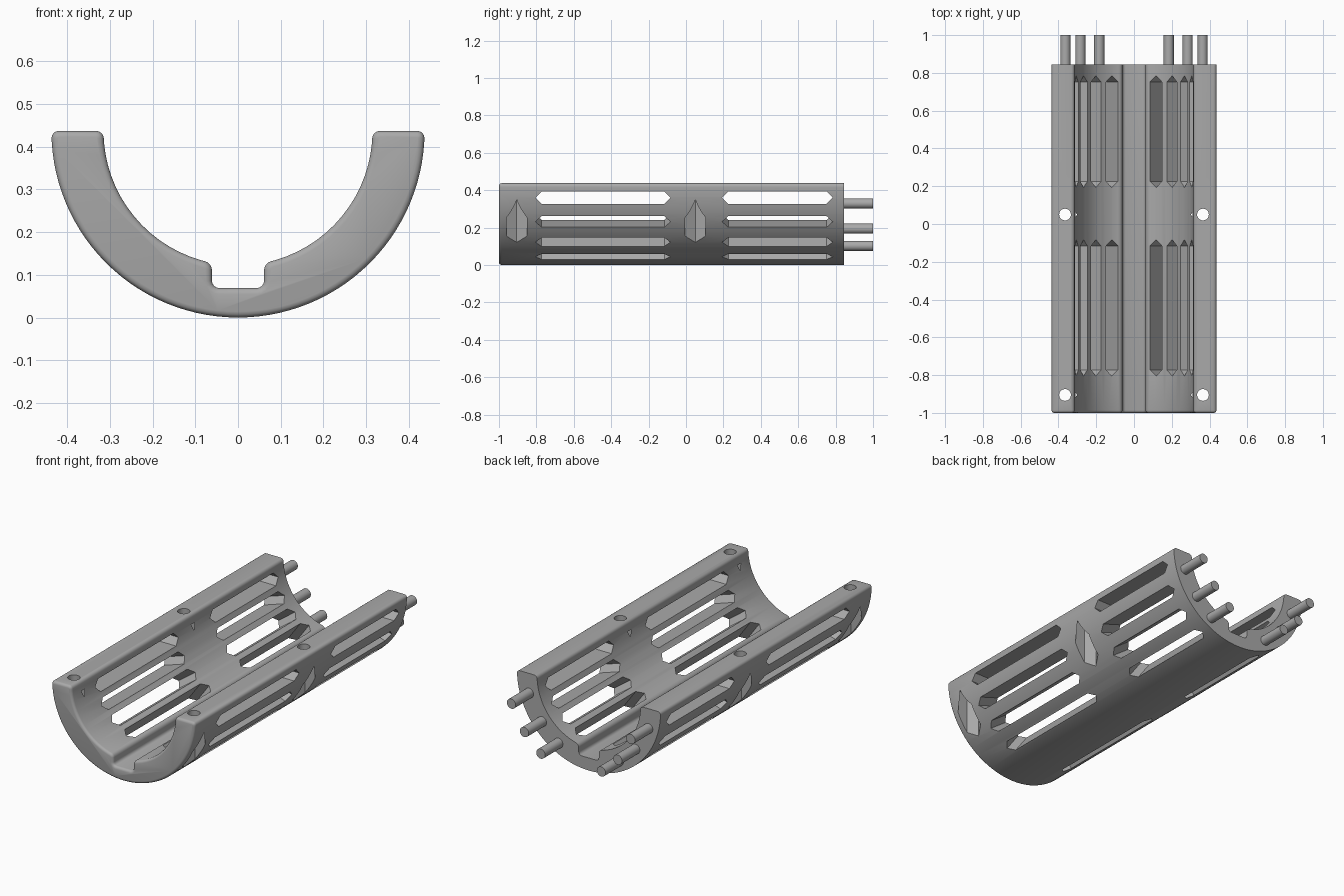
import bpy, bmesh
from math import sin, cos, pi, radians, asin
from mathutils import Matrix, Vector

if "Cube" in bpy.data.objects:
    bpy.data.objects.remove(bpy.data.objects["Cube"])

R_OUT, R_IN = 0.437, 0.315      # shell radii, axis at z = R_OUT
FRONT, BACK = -1.0, 0.845
GROOVE, GROOVE_Z = 0.061, 0.069

grey = bpy.data.materials.new("plain grey")
grey.use_nodes = True
COLOR = (0.4, 0.4, 0.4, 1)
grey.diffuse_color = COLOR
grey.node_tree.nodes["Principled BSDF"].inputs["Base Color"].default_value = COLOR


def make_object(name, bm):
    bmesh.ops.recalc_face_normals(bm, faces=bm.faces)
    mesh = bpy.data.meshes.new(name)
    bm.to_mesh(mesh)
    bm.free()
    mesh.materials.append(grey)
    obj = bpy.data.objects.new(name, mesh)
    bpy.context.collection.objects.link(obj)
    return obj


def prism(bm, outline, depth, matrix):
    """Extrude a flat xy outline along local z, then place it."""
    bottom = [bm.verts.new(matrix @ Vector((x, y, 0))) for x, y in outline]
    top = [bm.verts.new(matrix @ Vector((x, y, depth))) for x, y in outline]
    bm.faces.new(bottom)
    bm.faces.new(top)
    n = len(outline)
    for i in range(n):
        j = (i + 1) % n
        bm.faces.new((bottom[i], bottom[j], top[j], top[i]))


def ring(radius, sides):
    return [(radius * cos(2 * pi * i / sides), radius * sin(2 * pi * i / sides))
            for i in range(sides)]


def frame(x_axis, y_axis, z_axis, origin):
    m = Matrix((x_axis, y_axis, z_axis)).transposed().to_4x4()
    m.translation = origin
    return m


# half-tube shell with a groove along the bottom
def arc(radius, start, end, steps):
    angles = [start + (end - start) * i / steps for i in range(steps + 1)]
    return [(radius * sin(a), R_OUT - radius * cos(a)) for a in angles]


lip = asin(GROOVE / R_IN)
profile = arc(R_OUT, -pi / 2, pi / 2, 56)
profile += arc(R_IN, pi / 2, lip, 16)
profile += [(GROOVE, GROOVE_Z), (-GROOVE, GROOVE_Z)]
profile += arc(R_IN, -lip, -pi / 2, 16)
bm = bmesh.new()
prism(bm, profile, BACK - FRONT,
      frame((1, 0, 0), (0, 0, 1), (0, 1, 0), (0, FRONT, 0)))
bmesh.ops.recalc_face_normals(bm, faces=bm.faces)

# round the long corners, then the front rim
long_edges = [e for e in bm.edges
              if abs(e.verts[0].co.y - e.verts[1].co.y) > 1 and e.calc_face_angle() > 0.6]
bmesh.ops.bevel(bm, geom=long_edges, offset=0.017, segments=4, profile=0.5,
                affect='EDGES', clamp_overlap=False)
rim = [e for e in bm.edges if all(v.co.y < FRONT + 0.001 for v in e.verts)]
bmesh.ops.bevel(bm, geom=rim, offset=0.014, segments=3, profile=0.5,
                affect='EDGES', clamp_overlap=False)
shell = make_object("half_tube_shell", bm)

# pointed vent slots, turned in even steps around the axis
slots = bmesh.new()
HALF = 0.033
for y0, y1 in ((-0.805, -0.083), (0.193, 0.785)):
    outline = [(y0, 0), (y0 + HALF, -HALF), (y1 - HALF, -HALF),
               (y1, 0), (y1 - HALF, HALF), (y0 + HALF, HALF)]
    for side in (-1, 1):
        for step in range(4):
            a = radians(36 + 18 * step)
            out = Vector((side * sin(a), 0, -cos(a)))
            across = Vector((-side * cos(a), 0, -sin(a)))
            origin = Vector((0, 0, R_OUT)) + out * 0.24 + across * 0.077
            prism(slots, outline, 0.3, frame((0, 1, 0), across, out, origin))

# bolt holes from the top edge, hexagonal nut pockets from below
bolts, pockets = bmesh.new(), bmesh.new()
for side in (-1, 1):
    for y in (-0.905, 0.05):
        place = Matrix.Translation((side * 0.365, y, 0))
        prism(bolts, ring(0.031, 32), 0.6, place)
        prism(pockets, ring(0.063, 6), 0.383, place)

bpy.context.view_layer.objects.active = shell
for name, cut in (("slot_cutter", slots), ("nut_pocket_cutter", pockets),
                  ("bolt_hole_cutter", bolts)):
    cutter = make_object(name, cut)
    cutter.hide_render = True
    mod = shell.modifiers.new(name, 'BOOLEAN')
    mod.operation, mod.solver, mod.object = 'DIFFERENCE', 'EXACT', cutter
    bpy.ops.object.modifier_apply(modifier=mod.name)
    bpy.data.objects.remove(cutter)

# alignment pins on the back end
pins = bmesh.new()
for side in (-1, 1):
    for x, z in ((0.363, 0.329), (0.284, 0.194), (0.184, 0.102)):
        prism(pins, ring(0.027, 32), 0.18,
              frame((1, 0, 0), (0, 0, -1), (0, 1, 0), (side * x, 0.82, z)))
pin_obj = make_object("alignment_pins", pins)

for obj in (shell, pin_obj):
    bpy.ops.object.select_all(action='DESELECT')
    obj.select_set(True)
    bpy.context.view_layer.objects.active = obj
    bpy.ops.object.shade_smooth_by_angle(angle=radians(32))
